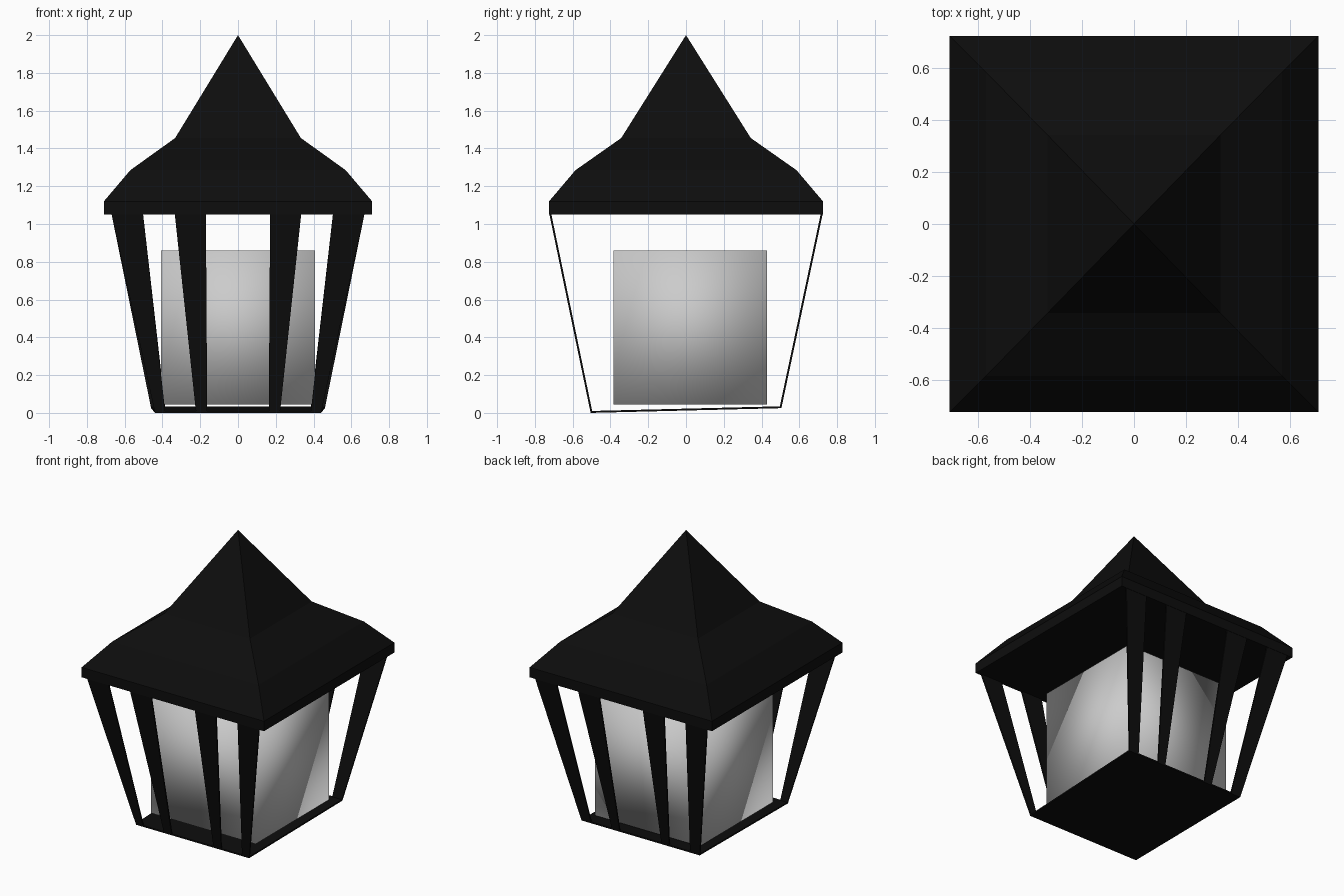
import bpy, bmesh
from mathutils import Vector

if "Cube" in bpy.data.objects:
    bpy.data.objects.remove(bpy.data.objects["Cube"])

black = bpy.data.materials.new("black_metal")
black.diffuse_color = (0.004, 0.004, 0.004, 1)
black.use_nodes = True
black.node_tree.nodes["Principled BSDF"].inputs["Base Color"].default_value = black.diffuse_color


def make_object(name, bm, mat=None):
    bmesh.ops.recalc_face_normals(bm, faces=bm.faces)
    mesh = bpy.data.meshes.new(name)
    bm.to_mesh(mesh)
    bm.free()
    if mat:
        mesh.materials.append(mat)
    ob = bpy.data.objects.new(name, mesh)
    bpy.context.collection.objects.link(ob)
    return ob


def slab(name, corners, offset):
    """Thin plate: a quad extruded along an offset."""
    bm = bmesh.new()
    face = bm.faces.new([bm.verts.new(c) for c in corners])
    ext = bmesh.ops.extrude_face_region(bm, geom=[face], use_keep_orig=True)
    moved = [g for g in ext["geom"] if isinstance(g, bmesh.types.BMVert)]
    bmesh.ops.translate(bm, verts=moved, vec=Vector(offset))
    return make_object(name, bm, black)


# Roof: stacked rectangular rings (half x, half y, z) closing to a point
rings = [(0.71, 0.725, 1.05), (0.71, 0.725, 1.12),
         (0.57, 0.585, 1.285), (0.333, 0.343, 1.455)]
bm = bmesh.new()
loops = [[bm.verts.new((sx * x, sy * y, z))
          for sx, sy in ((-1, -1), (1, -1), (1, 1), (-1, 1))]
         for x, y, z in rings]
apex = bm.verts.new((0, 0, 2.0))
bm.faces.new(loops[0])
for low, high in zip(loops, loops[1:]):
    for i in range(4):
        j = (i + 1) % 4
        bm.faces.new((low[i], low[j], high[j], high[i]))
for i in range(4):
    bm.faces.new((loops[-1][i], loops[-1][(i + 1) % 4], apex))
make_object("roof", bm, black)

# Slanted bars on the front and back only; the sides stay open
# (inner top, outer top, inner bottom, outer bottom) as x distances
bars = {"inner_bar": (0.17, 0.335, 0.163, 0.222),
        "corner_bar": (0.503, 0.67, 0.385, 0.44)}
for side, sy, zb, grow in (("front", -1, 0.0, 0.0), ("back", 1, 0.025, 0.02)):
    for part, (it, ot, ib, ob_) in bars.items():
        if part == "corner_bar":
            ob_ += grow
        for hand, sx in (("left", -1), ("right", 1)):
            slab(f"{side}_{hand}_{part}",
                 [(sx * it, sy * 0.724, 1.055), (sx * ot, sy * 0.724, 1.055),
                  (sx * ob_, sy * 0.505, zb), (sx * ib, sy * 0.505, zb)],
                 (0, -sy * 0.01, 0.002))

# Slightly tilted floor plate
slab("floor", [(-0.44, -0.505, 0.0), (0.44, -0.505, 0.0),
               (0.46, 0.505, 0.025), (-0.46, 0.505, 0.025)], (0, 0, 0.01))

# Softly shaded light block inside
bm = bmesh.new()
bmesh.ops.create_cube(bm, size=1)
bmesh.ops.scale(bm, verts=bm.verts, vec=(0.814, 0.814, 0.814))
bmesh.ops.translate(bm, verts=bm.verts, vec=(0, 0.022, 0.452))
for f in bm.faces:
    f.smooth = True
make_object("light_block", bm)
